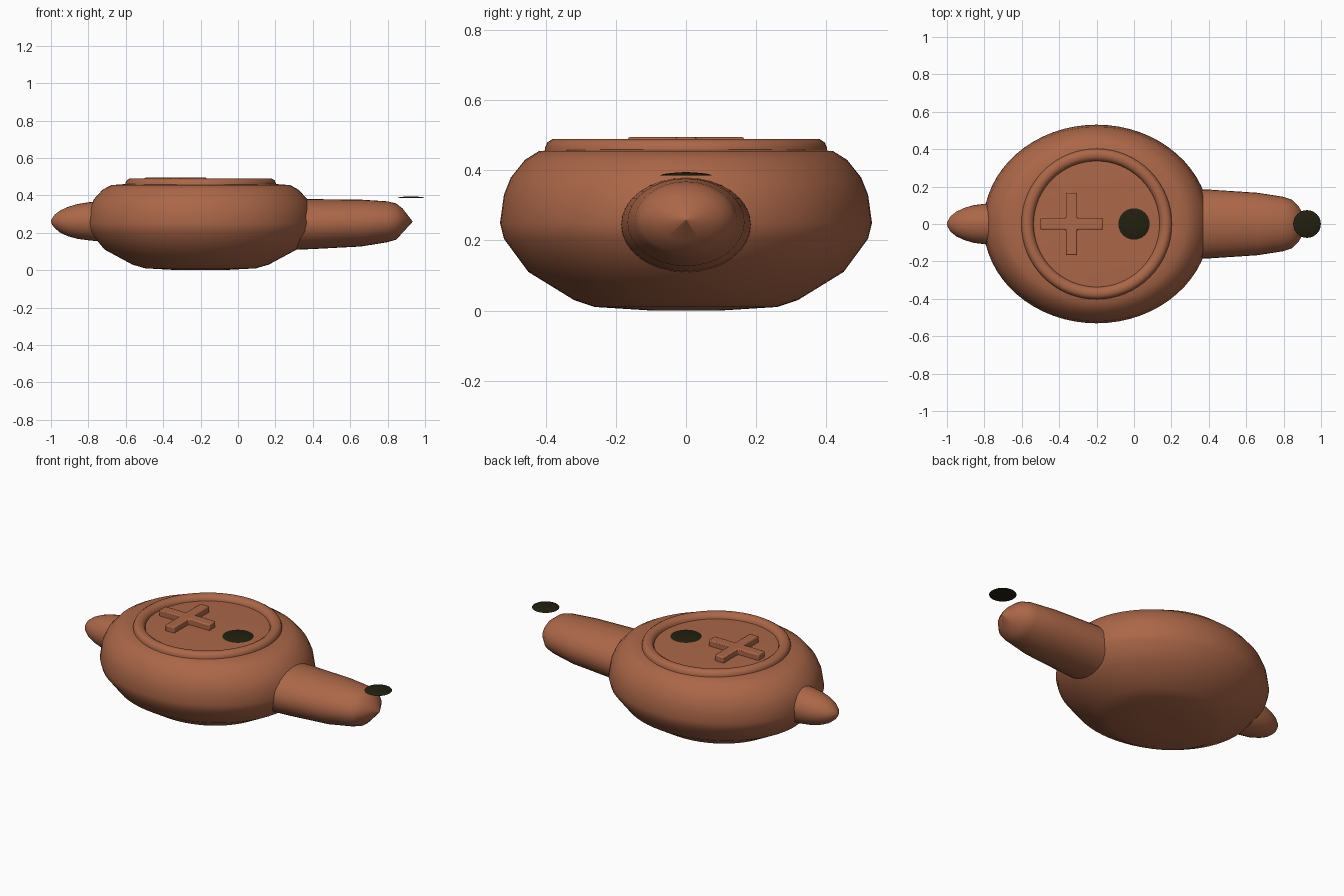
import bpy, bmesh, math

cube = bpy.data.objects.get("Cube")
if cube:
    bpy.data.objects.remove(cube, do_unlink=True)


def material(name, colour):
    m = bpy.data.materials.new(name)
    m.use_nodes = True
    m.diffuse_color = (*colour, 1)
    bsdf = m.node_tree.nodes["Principled BSDF"]
    bsdf.inputs["Base Color"].default_value = (*colour, 1)
    bsdf.inputs["Roughness"].default_value = 0.8
    return m


CLAY = material("terracotta", (0.41, 0.135, 0.065))
SOOT = material("dark hole", (0.016, 0.014, 0.005))
CX = -0.2  # centre of the bowl


def finish(name, bm, mat, angle=40):
    bmesh.ops.remove_doubles(bm, verts=bm.verts, dist=0.0001)
    bmesh.ops.recalc_face_normals(bm, faces=bm.faces)
    me = bpy.data.meshes.new(name)
    bm.to_mesh(me)
    bm.free()
    me.materials.append(mat)
    ob = bpy.data.objects.new(name, me)
    bpy.context.collection.objects.link(ob)
    bpy.ops.object.select_all(action="DESELECT")
    ob.select_set(True)
    bpy.context.view_layer.objects.active = ob
    bpy.ops.object.shade_smooth_by_angle(angle=math.radians(angle))
    return ob


def skin(name, rings, mat, angle=40, closed=False):
    """Bridge equal rings of points; cap the ends unless closed."""
    bm = bmesh.new()
    loops = [[bm.verts.new(p) for p in ring] for ring in rings]
    n = len(loops[0])
    pairs = list(zip(loops, loops[1:]))
    if closed:
        pairs.append((loops[-1], loops[0]))
    else:
        bm.faces.new(loops[0])
        bm.faces.new(loops[-1])
    for a, b in pairs:
        for i in range(n):
            j = (i + 1) % n
            bm.faces.new((a[i], a[j], b[j], b[i]))
    return finish(name, bm, mat, angle)


def circle(n):
    return [(math.cos(math.tau * i / n), math.sin(math.tau * i / n)) for i in range(n)]


def lathe(name, profile, mat, x, stretch=1, n=64, **kw):
    rings = [[(x + r * stretch * c, r * s, z) for c, s in circle(n)] for r, z in profile]
    return skin(name, rings, mat, **kw)


def loft_x(name, sections, n=32):
    """Sections along x: position, half width, bottom, top."""
    rings = [[(x, w * c, (lo + hi) / 2 + (hi - lo) / 2 * s) for c, s in circle(n)]
             for x, w, lo, hi in sections]
    return skin(name, rings, CLAY)


# Oval bowl
lathe("bowl", [(0.1, 0), (0.26, 0.01), (0.32, 0.03), (0.45, 0.11), (0.52, 0.205),
               (0.531, 0.25), (0.52, 0.33), (0.5, 0.38), (0.46, 0.43), (0.42, 0.455),
               (0.36, 0.46)], CLAY, CX, stretch=1.14)

# Raised rim around the top
lathe("rim", [(0.403, 0.45), (0.402, 0.466), (0.396, 0.48), (0.382, 0.489), (0.36, 0.489),
              (0.345, 0.48), (0.338, 0.468), (0.335, 0.45)], CLAY, CX, closed=True)

# Raised cross with softened edges
bm = bmesh.new()
A, B = 0.03, 0.166
corner = [(B, -A), (B, A), (A, A)]
outline = []
for k in range(4):
    c, s = round(math.cos(k * math.pi / 2)), round(math.sin(k * math.pi / 2))
    outline += [(x * c - y * s, x * s + y * c) for x, y in corner]
face = bm.faces.new([bm.verts.new((-0.334 + x, y, 0.45)) for x, y in outline])
top = bmesh.ops.extrude_face_region(bm, geom=[face])["geom"]
bmesh.ops.translate(bm, vec=(0, 0, 0.045), verts=[v for v in top if isinstance(v, bmesh.types.BMVert)])
cross = finish("cross", bm, CLAY, 30)
bevel = cross.modifiers.new("soft edges", "BEVEL")
bevel.width = 0.006
bevel.segments = 2

# Nozzle and thumb grip
loft_x("nozzle", [(0.2, 0.19, 0.105, 0.38), (0.4, 0.184, 0.113, 0.38), (0.66, 0.167, 0.127, 0.377),
                  (0.8, 0.145, 0.15, 0.368), (0.845, 0.13, 0.163, 0.357),
                  (0.88, 0.095, 0.2, 0.33), (0.932, 0.004, 0.257, 0.263)])
loft_x("thumb_grip", [(-0.7, 0.115, 0.15, 0.372), (-0.8, 0.108, 0.16, 0.363),
                      (-0.86, 0.1, 0.168, 0.353), (-0.91, 0.085, 0.182, 0.338),
                      (-0.95, 0.066, 0.2, 0.32), (-0.98, 0.042, 0.225, 0.297),
                      (-0.995, 0.018, 0.245, 0.277), (-1, 0.003, 0.258, 0.264)])

# Dark filling hole and wick hole, slightly domed plates
for name, x, r, z in (("filling_hole", 0, 0.084, 0.46), ("wick_hole", 0.925, 0.074, 0.386)):
    lathe(name, [(r, z), (r * 0.85, z + 0.004), (r * 0.5, z + 0.007), (r * 0.1, z + 0.009)],
          SOOT, x, n=32)
